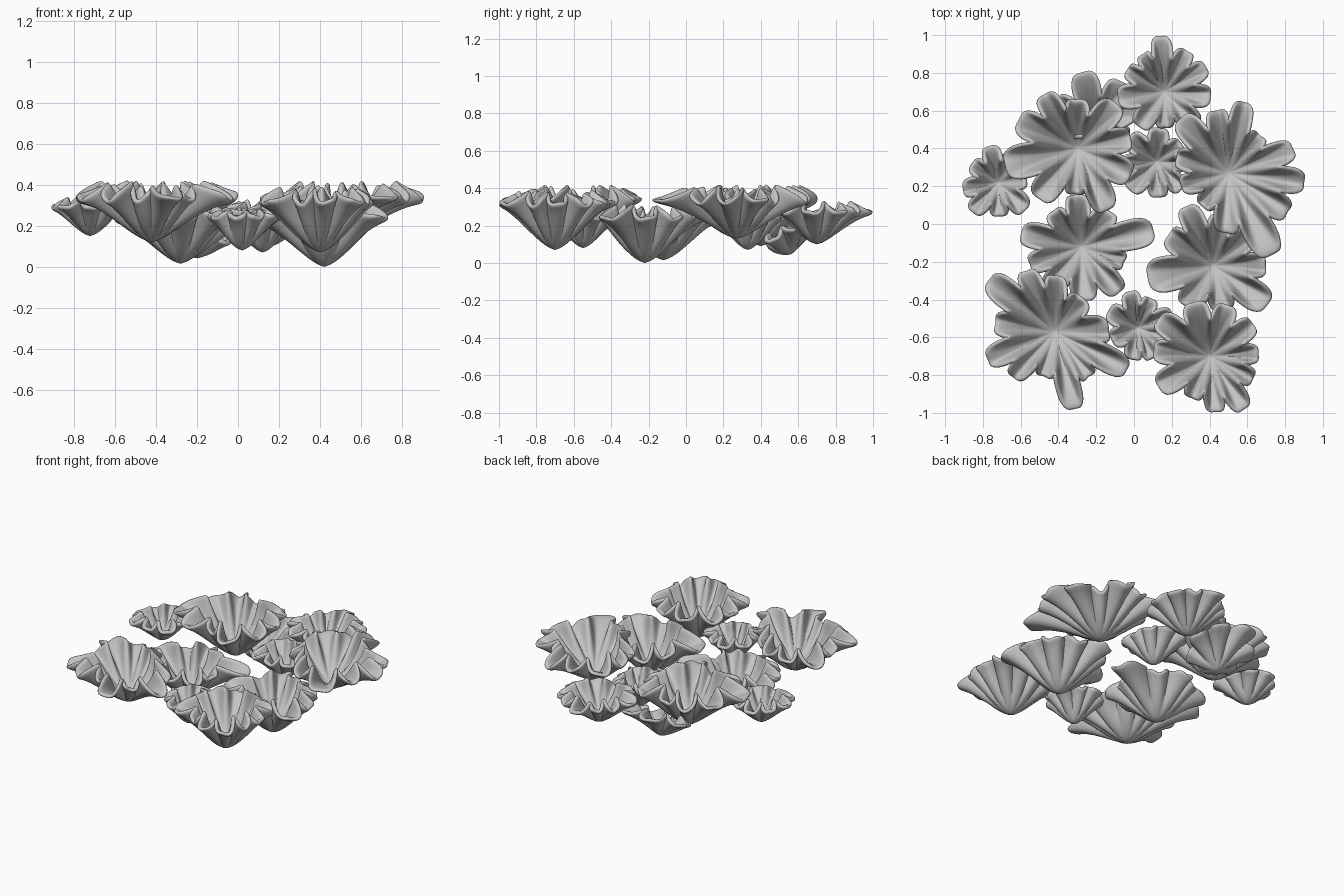
import bpy
import bmesh
from math import cos, sin, pi, radians

if "Cube" in bpy.data.objects:
    bpy.data.objects.remove(bpy.data.objects["Cube"], do_unlink=True)

GREY = (0.55, 0.55, 0.55, 1.0)
stone = bpy.data.materials.new("pale_grey")
stone.use_nodes = True
stone.diffuse_color = GREY
stone.node_tree.nodes["Principled BSDF"].inputs["Base Color"].default_value = GREY

ROWS = 10        # rings from the foot to the rim
STEPS = 12       # columns from one lobe to the next
THICK = 0.026


def ruffled_cup(name, x, y, foot, rim, lobes, lean=0):
    """Flaring cup whose rim folds into lobes, each given as (angle, reach)."""
    lobes = sorted((a % 360, r + 0.013) for a, r in lobes)
    mean = sum(r for _, r in lobes) / len(lobes)
    height = rim - foot
    fold = 0.12 * mean

    # One column of parameters for each direction around the cup
    columns = []
    for i, (a0, r0) in enumerate(lobes):
        a1, r1 = lobes[(i + 1) % len(lobes)]
        gap = (a1 - a0) % 360
        depth = min(0.4, 0.12 + 0.0065 * gap)
        for k in range(STEPS):
            u = k / STEPS
            wave = cos(2 * pi * u)
            reach = r0 + (r1 - r0) * u * u * (3 - 2 * u)
            notch = depth * ((1 - wave) / 2) ** 1.6
            edge = reach * (1 - notch - 0.02 * cos(6 * pi * u))
            columns.append((a0, gap, u, wave, edge))

    bm = bmesh.new()
    centre = bm.verts.new((0, 0, foot + THICK / 2))
    rings = []
    for row in range(1, ROWS + 1):
        t = row / ROWS
        blend = t ** 1.7
        ring = []
        for a0, gap, u, wave, edge in columns:
            # Lobes widen and the notches between them narrow toward the rim
            bulge = 0.8 * t * t * sin(2 * pi * u) / (2 * pi)
            angle = radians(a0 + gap * (u + bulge))
            r = t * (mean * 0.9 * (1 - blend) + edge * blend)
            ripple = 0.3 * sin(17 * angle + 9 * x) * t ** 4
            z = foot + THICK / 2 + height * (1.15 * t ** 1.45 - 0.15 * t ** 6)
            z -= fold * (wave * t ** 2.4 + ripple)
            ring.append(bm.verts.new((r * cos(angle), r * sin(angle), z)))
        rings.append(ring)

    n = len(columns)
    for j in range(n):
        k = (j + 1) % n
        bm.faces.new((centre, rings[0][j], rings[0][k]))
        for inner, outer in zip(rings, rings[1:]):
            bm.faces.new((inner[j], outer[j], outer[k], inner[k]))
    for face in bm.faces:
        face.smooth = True

    mesh = bpy.data.meshes.new(name)
    bm.to_mesh(mesh)
    bm.free()
    mesh.materials.append(stone)
    cup = bpy.data.objects.new(name, mesh)
    cup.location = (x, y, 0)
    cup.rotation_euler.x = radians(lean)
    bpy.context.collection.objects.link(cup)
    shell = cup.modifiers.new("shell", "SOLIDIFY")
    shell.thickness = THICK
    shell.offset = 0
    rounding = cup.modifiers.new("rounding", "SUBSURF")
    rounding.levels = rounding.render_levels = 1


# Back row
ruffled_cup("back_cup", 0.16, 0.70, 0.10, 0.285, [
    (95, .29), (60, .24), (32, .25), (-6, .24), (-48, .24), (-90, .18),
    (-123, .22), (185, .24), (148, .22), (120, .22)])
ruffled_cup("back_left_large_cup", -0.30, 0.40, 0.09, 0.36, [
    (121, .33), (153, .34), (193, .39), (234, .33), (268, .23), (-66, .36),
    (-26, .31), (10, .28), (49, .31), (92, .25)])
ruffled_cup("back_left_low_cup", -0.20, 0.58, 0.05, 0.17, [
    (103, .31), (146, .25), (62, .28), (28, .25), (-20, .17), (-80, .07),
    (-130, .07), (190, .17)], lean=22)

# Middle
ruffled_cup("right_large_cup", 0.50, 0.27, 0.13, 0.355, [
    (78, .38), (100, .33), (131, .38), (164, .28), (194, .25), (233, .21),
    (267, .31), (298, .49), (-33, .37), (-7, .40), (21, .36), (50, .25)])
ruffled_cup("middle_right_cup", 0.42, -0.22, 0.0, 0.26, [
    (115, .34), (143, .28), (190, .35), (239, .25), (282, .23), (325, .35),
    (0, .27), (40, .26), (82, .26)])
ruffled_cup("middle_left_cup", -0.28, -0.12, 0.015, 0.25, [
    (168, .32), (127, .23), (97, .27), (52, .23), (12, .39), (-21, .23),
    (-49, .31), (-86, .28), (232, .28), (199, .28)])
ruffled_cup("left_small_cup", -0.72, 0.22, 0.15, 0.30, [
    (103, .19), (59, .17), (8, .14), (-47, .20), (-87, .17), (229, .20),
    (192, .18), (142, .16)])
ruffled_cup("centre_small_cup", 0.12, 0.33, 0.07, 0.25, [
    (84, .17), (38, .15), (-4, .14), (-50, .19), (-85, .18), (225, .20),
    (184, .17), (140, .19)])

# Front row
ruffled_cup("front_right_cup", 0.40, -0.70, 0.07, 0.335, [
    (106, .29), (70, .28), (37, .28), (2, .25), (-27, .25), (-57, .33),
    (-84, .29), (248, .23), (212, .31), (173, .29), (145, .33)])
ruffled_cup("front_small_cup", 0.02, -0.55, 0.08, 0.25, [
    (100, .19), (67, .16), (20, .19), (-18, .17), (-67, .17), (-95, .16),
    (205, .14), (148, .17)])
ruffled_cup("front_left_cup", -0.42, -0.57, 0.12, 0.355, [
    (141, .44), (115, .35), (90, .29), (53, .22), (0, .28), (-28, .43),
    (-53, .29), (-75, .42), (-104, .23), (228, .32), (203, .38), (172, .31)])
